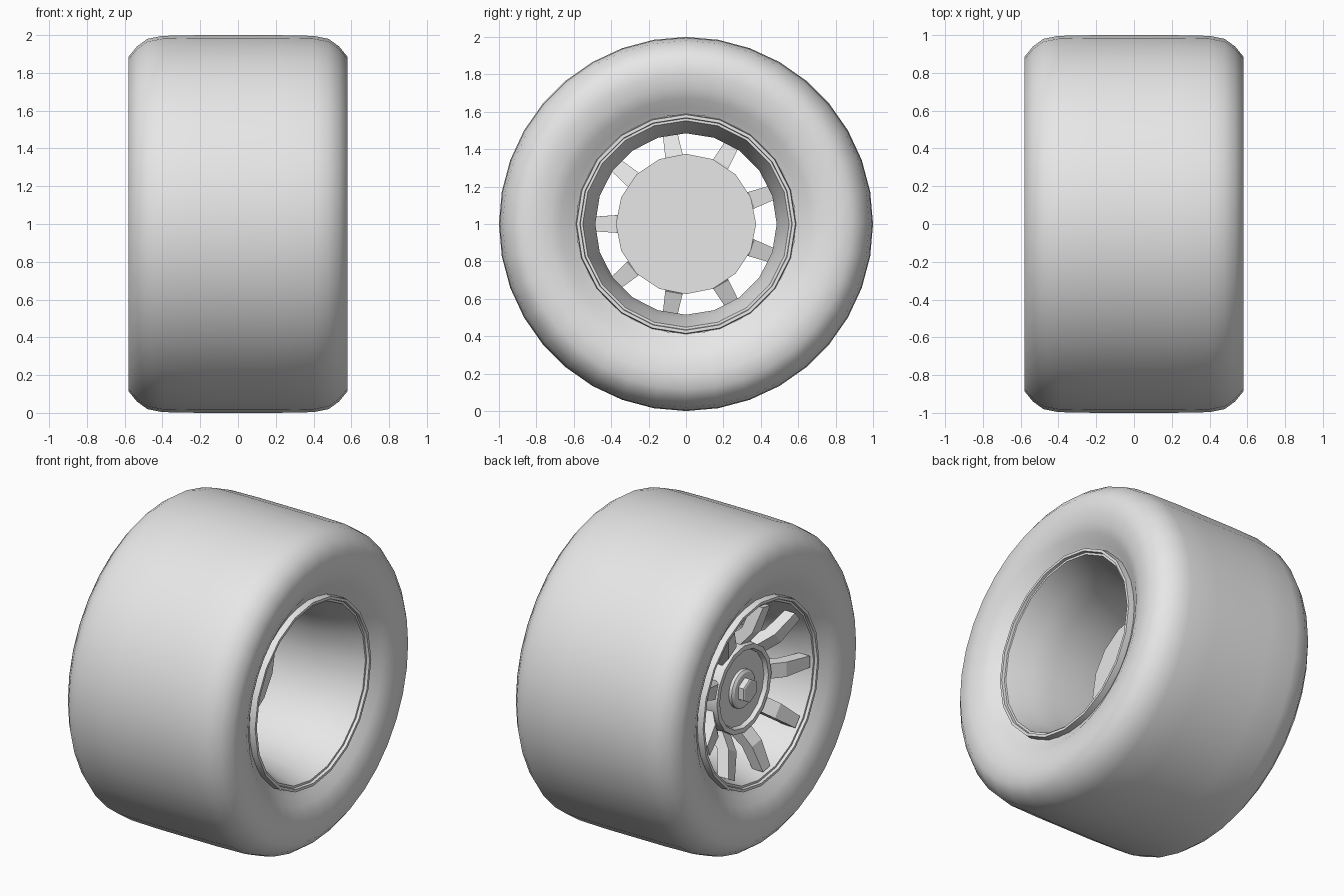
import bpy, bmesh, math
from mathutils import Matrix, Vector

cube = bpy.data.objects.get("Cube")
if cube:
    bpy.data.objects.remove(cube, do_unlink=True)

grey = bpy.data.materials.new("plain grey")
grey.use_nodes = True
grey.diffuse_color = (0.8, 0.8, 0.8, 1)
grey.node_tree.nodes["Principled BSDF"].inputs["Base Color"].default_value = (0.8, 0.8, 0.8, 1)
AXLE = Vector((0, 0, 1))


def finish(name, bm, smooth=None):
    bmesh.ops.recalc_face_normals(bm, faces=bm.faces)
    mesh = bpy.data.meshes.new(name)
    bm.to_mesh(mesh)
    bm.free()
    mesh.materials.append(grey)
    obj = bpy.data.objects.new(name, mesh)
    obj.location = AXLE
    bpy.context.collection.objects.link(obj)
    if smooth:
        bpy.ops.object.select_all(action="DESELECT")
        obj.select_set(True)
        bpy.context.view_layer.objects.active = obj
        bpy.ops.object.shade_smooth_by_angle(angle=math.radians(smooth))
    return obj


def lathe(name, profile, sides, smooth=None, closed=False):
    """Turn (x, radius) points around the x axis."""
    bm = bmesh.new()
    verts = [bm.verts.new((x, 0, r)) for x, r in profile]
    edges = [bm.edges.new(pair) for pair in zip(verts, verts[1:])]
    if closed:
        edges.append(bm.edges.new((verts[-1], verts[0])))
    bmesh.ops.spin(bm, geom=verts + edges, cent=(0, 0, 0), axis=(1, 0, 0),
                   angle=math.tau, steps=sides, use_merge=True)
    bmesh.ops.remove_doubles(bm, verts=bm.verts, dist=0.0005)
    return finish(name, bm, smooth)


def mirrored(half):
    return half + [(-x, r) for x, r in reversed(half)]


# Wide tyre with rounded shoulders and sidewalls dipping to the rim
lathe("tyre", mirrored([
    (0.49, 0.585), (0.51, 0.62), (0.545, 0.67), (0.572, 0.73), (0.58, 0.80),
    (0.58, 0.885), (0.535, 0.94), (0.48, 0.98), (0.40, 0.996), (0.20, 1.0)]), 36, 60)

# Rim barrel with stepped lips on both sides
lathe("rim_barrel", mirrored([
    (0.48, 0.59), (0.53, 0.585), (0.53, 0.568), (0.512, 0.565),
    (0.512, 0.552), (0.36, 0.507), (0.22, 0.485)]), 20, 35, closed=True)

# Hub body with a flat inner end and a recessed outer face
lathe("hub", [
    (0, 0), (0, 0.375), (-0.22, 0.37), (-0.34, 0.28), (-0.41, 0.275),
    (-0.41, 0.245), (-0.385, 0.235), (-0.385, 0)], 16, 30)

# Washer and hexagonal centre nut
lathe("washer", [(-0.38, 0.12), (-0.405, 0.12), (-0.415, 0.105), (-0.415, 0)], 16, 30)
lathe("centre_nut", [(-0.41, 0.075), (-0.45, 0.075), (-0.455, 0.065), (-0.455, 0)], 6)

# Nine bent spokes, from the hub out to the rim lip
SPOKES = 9
outline = [(-0.34, 0.25), (-0.38, 0.27), (-0.455, 0.36), (-0.505, 0.525),
           (-0.43, 0.525), (-0.38, 0.375), (-0.28, 0.29)]
bm = bmesh.new()
for i in range(SPOKES):
    turn = Matrix.Rotation(math.radians(90) + i * math.tau / SPOKES, 3, "X")
    sides = [[bm.verts.new(turn @ Vector((x, side * (0.047 - 0.01 * (r > 0.5)), r)))
              for x, r in outline] for side in (-1, 1)]
    bm.faces.new(sides[0])
    bm.faces.new(list(reversed(sides[1])))
    for j in range(len(outline)):
        k = (j + 1) % len(outline)
        bm.faces.new((sides[0][j], sides[0][k], sides[1][k], sides[1][j]))
finish("spokes", bm)
